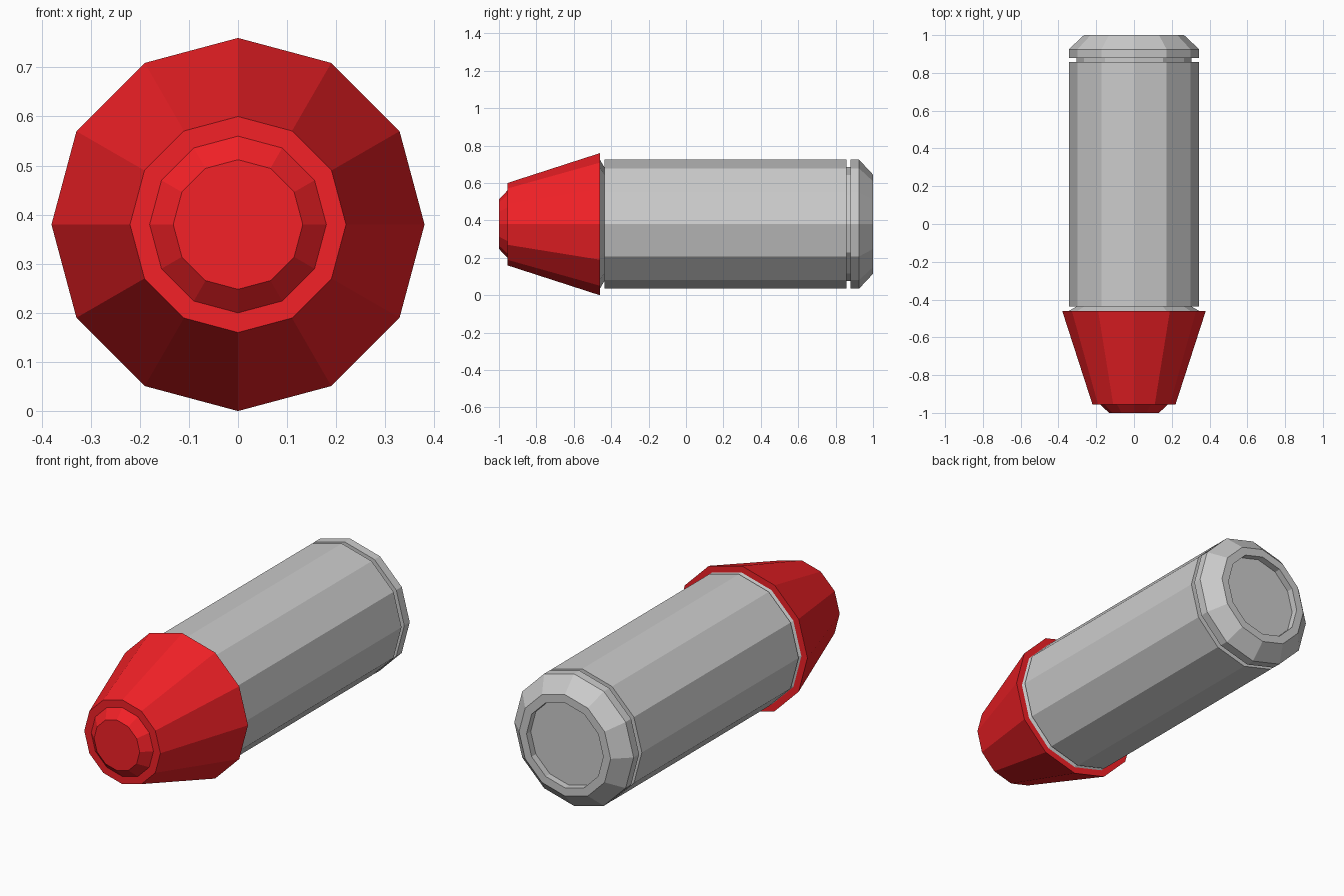
import bpy, bmesh, math

if "Cube" in bpy.data.objects:
    bpy.data.objects.remove(bpy.data.objects["Cube"])

SIDES = 12
CENTER_Z = 0.38


def lathe(name, profile, color=None):
    """Flat-faced solid turned around the y axis; profile is (y, radius), capped at both ends."""
    bm = bmesh.new()
    rings = []
    for y, r in profile:
        ring = []
        for i in range(SIDES):
            a = 2 * math.pi * i / SIDES
            ring.append(bm.verts.new((r * math.cos(a), y, CENTER_Z + r * math.sin(a))))
        rings.append(ring)
    for a, b in zip(rings, rings[1:]):
        for i in range(SIDES):
            j = (i + 1) % SIDES
            bm.faces.new((a[i], a[j], b[j], b[i]))
    bm.faces.new(rings[0])
    bm.faces.new(rings[-1])
    bmesh.ops.recalc_face_normals(bm, faces=bm.faces)
    mesh = bpy.data.meshes.new(name)
    bm.to_mesh(mesh)
    bm.free()
    obj = bpy.data.objects.new(name, mesh)
    bpy.context.collection.objects.link(obj)
    if color:
        mat = bpy.data.materials.new(name + "_paint")
        mat.diffuse_color = color
        mat.use_nodes = True
        mat.node_tree.nodes["Principled BSDF"].inputs["Base Color"].default_value = mat.diffuse_color
        mesh.materials.append(mat)
    return obj


# Red tapered nose with a stepped, chamfered tip
lathe("nose_cone", [
    (-1.0, 0.132), (-0.955, 0.18), (-0.955, 0.22), (-0.46, 0.38),
], (0.9, 0.015, 0.02, 1))

# Grey casing: flared neck, long barrel, groove, chamfered rim and recessed base
lathe("casing", [
    (-0.46, 0.345), (-0.437, 0.305), (-0.437, 0.345),
    (0.857, 0.345), (0.857, 0.305), (0.88, 0.305), (0.88, 0.345),
    (0.925, 0.345), (1.0, 0.265), (1.0, 0.222), (0.965, 0.222),
])
